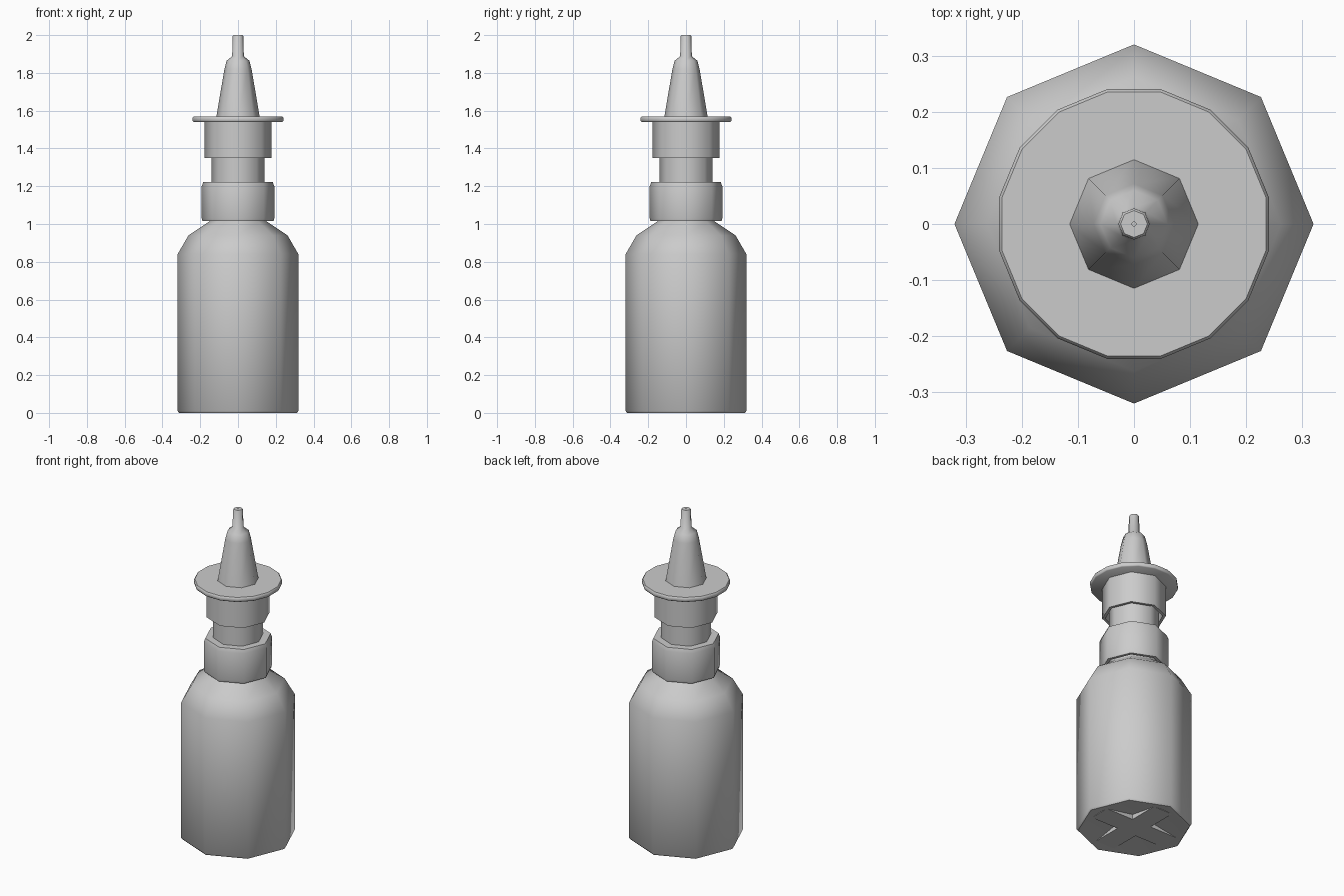
import bpy
import bmesh
from math import cos, sin, pi, radians

cube = bpy.data.objects.get("Cube")
if cube:
    bpy.data.objects.remove(cube, do_unlink=True)

# One plain grey plastic
grey = bpy.data.materials.new("grey_plastic")
grey.use_nodes = True
colour = (0.6, 0.6, 0.6, 1)
grey.diffuse_color = colour
grey.node_tree.nodes["Principled BSDF"].inputs["Base Color"].default_value = colour


def finish(bm, name, angle=50):
    """Turn a bmesh into a named, shaded object."""
    bmesh.ops.remove_doubles(bm, verts=bm.verts, dist=0.0001)
    bmesh.ops.recalc_face_normals(bm, faces=bm.faces)
    mesh = bpy.data.meshes.new(name)
    bm.to_mesh(mesh)
    bm.free()
    mesh.materials.append(grey)
    obj = bpy.data.objects.new(name, mesh)
    bpy.context.collection.objects.link(obj)
    bpy.ops.object.select_all(action="DESELECT")
    obj.select_set(True)
    bpy.context.view_layer.objects.active = obj
    bpy.ops.object.shade_smooth_by_angle(angle=radians(angle))
    return obj


def lathe(name, profile, sides=8, turn=0.0, loop=False):
    """Spin a (radius, height) profile; loop joins its two ends."""
    bm = bmesh.new()
    rings = []
    for r, z in profile:
        if r == 0:
            rings.append([bm.verts.new((0, 0, z))] * sides)
            continue
        angles = [turn + 2 * pi * i / sides for i in range(sides)]
        rings.append([bm.verts.new((r * cos(a), r * sin(a), z)) for a in angles])
    pairs = list(zip(rings, rings[1:]))
    if loop:
        pairs.append((rings[-1], rings[0]))
    for low, high in pairs:
        for i in range(sides):
            j = (i + 1) % sides
            corners = dict.fromkeys((low[i], low[j], high[j], high[i]))
            bm.faces.new(list(corners))
    return finish(bm, name)


# Bottle with a hollowed base, rounded shoulder and short neck
lathe("bottle", [(0, 0.05), (0.29, 0), (0.312, 0), (0.32, 0.01), (0.32, 0.84),
                 (0.262, 0.94), (0.15, 1.015), (0.14, 1.03), (0.14, 1.1), (0, 1.1)])

# Cross-shaped rib under the base
bm = bmesh.new()
reach, half = 0.25, 0.065
outline = []
for k in range(4):
    c, s = cos(k * pi / 2), sin(k * pi / 2)
    for x, y in ((reach, -half), (reach, half), (half, half)):
        outline.append(bm.verts.new((x * c - y * s, x * s + y * c, 0.003)))
base = bm.faces.new(list(dict.fromkeys(outline)))
raised = bmesh.ops.extrude_face_region(bm, geom=[base])["geom"]
bmesh.ops.translate(bm, vec=(0, 0, 0.04),
                    verts=[v for v in raised if isinstance(v, bmesh.types.BMVert)])
finish(bm, "base_rib", 30)

# Screw collar, open underneath
lathe("screw_collar", [(0.17, 1.015), (0.188, 1.015), (0.192, 1.03), (0.192, 1.2),
                       (0.184, 1.222), (0.13, 1.222), (0.13, 1.19), (0.17, 1.19)],
      loop=True)

# Pump stem
lathe("pump_stem", [(0, 1.15), (0.14, 1.15), (0.14, 1.45), (0, 1.45)])

# Actuator skirt, open underneath
lathe("actuator_skirt", [(0.16, 1.35), (0.177, 1.35), (0.177, 1.545), (0.16, 1.545)],
      loop=True)

# Finger flange
lathe("finger_flange", [(0, 1.54), (0.24, 1.54), (0.245, 1.545), (0.245, 1.562),
                        (0.24, 1.568), (0, 1.568)], sides=16, turn=pi / 16)

# Tapered nozzle with a pinhole at its tip
lathe("nozzle", [(0.116, 1.56), (0.072, 1.82), (0.06, 1.865), (0.031, 1.888),
                 (0.028, 1.995), (0.024, 2.0), (0.004, 2.0), (0.004, 1.97), (0, 1.97)])
